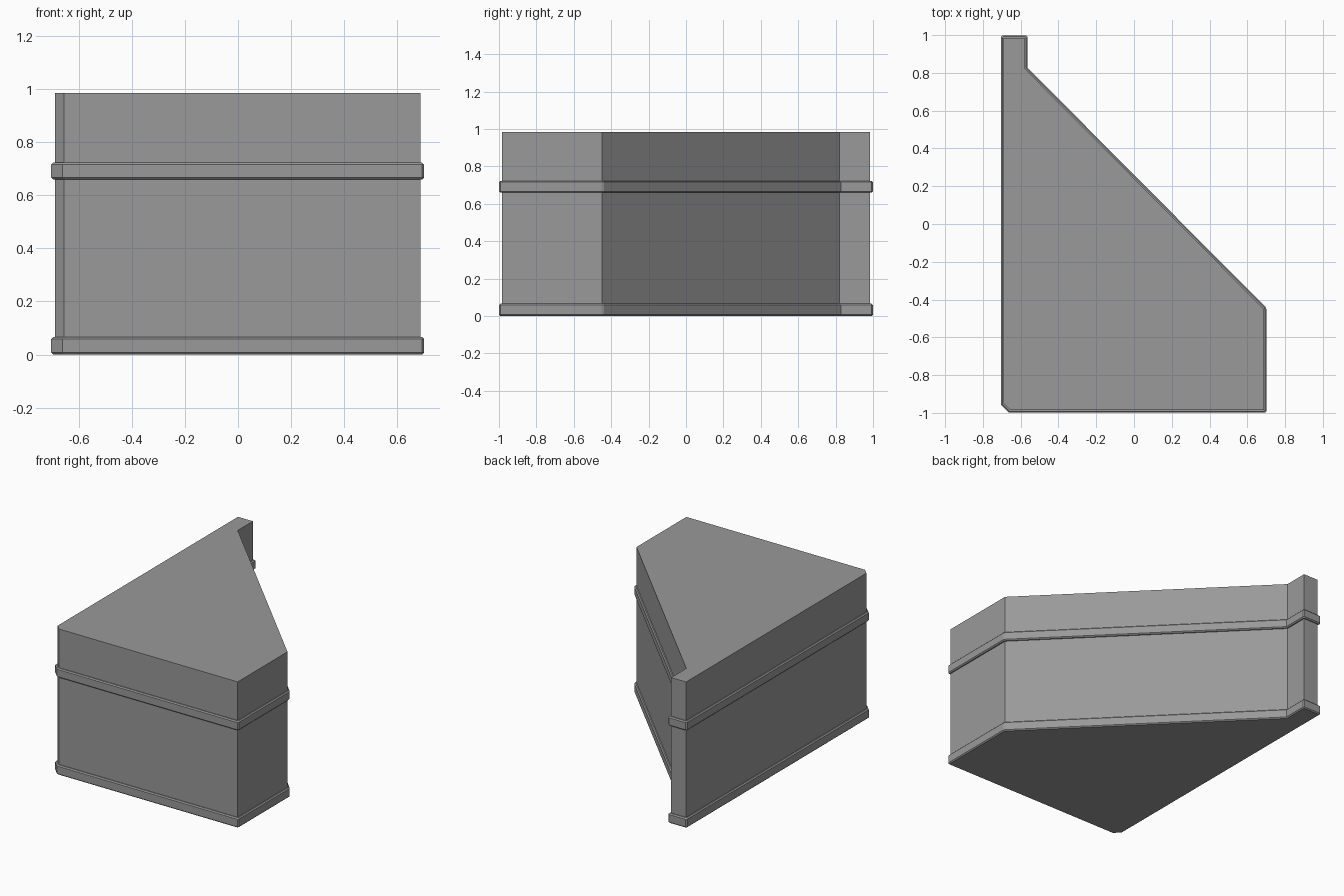
import bpy, bmesh
from mathutils import Vector

if "Cube" in bpy.data.objects:
    bpy.data.objects.remove(bpy.data.objects["Cube"], do_unlink=True)

grey = bpy.data.materials.new("plain grey")
grey.use_nodes = True
COLOUR = (0.32, 0.32, 0.32, 1)
grey.diffuse_color = COLOUR
grey.node_tree.nodes["Principled BSDF"].inputs["Base Color"].default_value = COLOUR

# Counter-clockwise footprint: clipped front corner, diagonal side, narrow back tab
FOOTPRINT = [Vector(p) for p in (
    (-0.69, -0.95), (-0.655, -0.985), (0.687, -0.985), (0.687, -0.45),
    (-0.578, 0.822), (-0.578, 0.985), (-0.69, 0.985))]


def outline(offset, cut=0.0):
    """Footprint pushed outwards with mitred corners; cut clips the outer corners."""
    points = []
    n = len(FOOTPRINT)
    for i, p in enumerate(FOOTPRINT):
        before = p - FOOTPRINT[i - 1]
        after = FOOTPRINT[(i + 1) % n] - p
        short = min(before.length, after.length) < 0.1
        before.normalize()
        after.normalize()
        n1 = Vector((before.y, -before.x))
        n2 = Vector((after.y, -after.x))
        corner = p + (n1 + n2) * (offset / (1 + n1.dot(n2)))
        convex = before.x * after.y - before.y * after.x > 0
        if cut and convex and not short:
            points += [corner - before * cut, corner + after * cut]
        else:
            points.append(corner)
    return points


def loft(name, profile, cut=0.0, ring=False):
    """Stack footprint outlines given as (offset, height), then cap or close them."""
    bm = bmesh.new()
    loops = [[bm.verts.new((p.x, p.y, z)) for p in outline(o, cut)] for o, z in profile]
    pairs = list(zip(loops, loops[1:]))
    if ring:
        pairs.append((loops[-1], loops[0]))
    else:
        bm.faces.new(loops[0])
        bm.faces.new(loops[-1])
    for low, high in pairs:
        for i in range(len(low)):
            j = (i + 1) % len(low)
            bm.faces.new((low[i], low[j], high[j], high[i]))
    bmesh.ops.recalc_face_normals(bm, faces=bm.faces)
    mesh = bpy.data.meshes.new(name)
    bm.to_mesh(mesh)
    bm.free()
    mesh.materials.append(grey)
    obj = bpy.data.objects.new(name, mesh)
    bpy.context.collection.objects.link(obj)
    return obj


def trim(name, z, height, inner, ring):
    """Raised band with softened upper and lower edges."""
    top, soft, out = z + height, 0.007, 0.014
    return loft(name, [(inner, z), (out - soft, z), (out, z + soft), (out, top - soft),
                       (out - soft, top), (inner, top)], cut=0.007, ring=ring)


# Main block
loft("block_body", [(0, 0.006), (0, 0.985)])

# Bands around the base and the upper wall
trim("base_trim", 0.0, 0.066, -0.01, False)
trim("upper_trim", 0.66, 0.063, -0.01, True)
